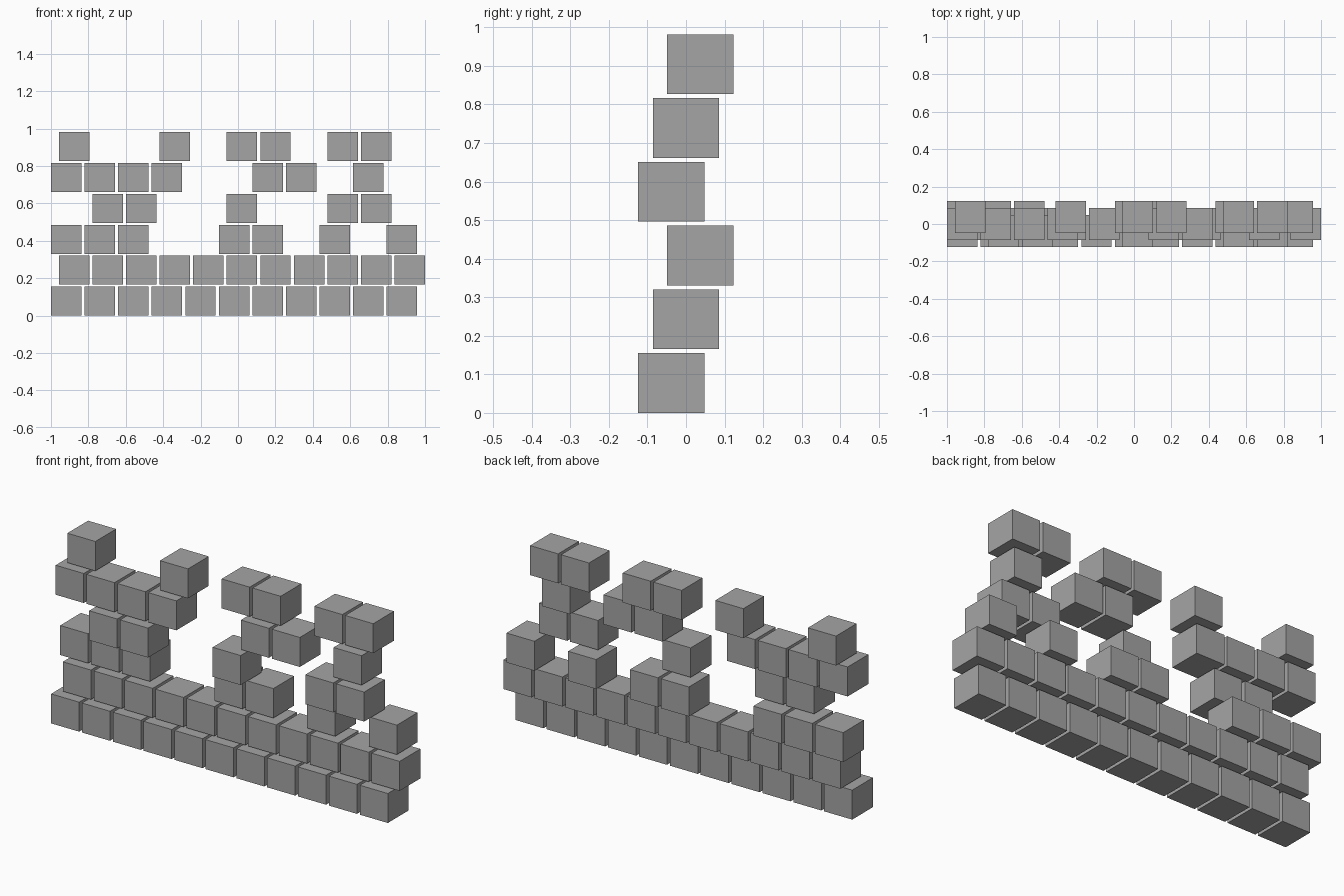
import bpy

if "Cube" in bpy.data.objects:
    bpy.data.objects.remove(bpy.data.objects["Cube"])

# Block size, spacing and stagger
W, D, H = 0.163, 0.172, 0.155
PITCH, RISE = 0.1795, 0.1654
ROW_SHIFT = 0.042
DEPTH_SHIFT = (-0.038, 0.0, 0.037)

# Filled columns of each course, bottom to top; gaps are the missing blocks
COURSES = [
    range(11),
    range(11),
    (0, 1, 2, 5, 6, 8, 10),
    (1, 2, 5, 8, 9),
    (0, 1, 2, 3, 6, 7, 9),
    (0, 3, 5, 6, 8, 9),
]

stone = bpy.data.materials.new("grey stone")
stone.diffuse_color = (0.376, 0.376, 0.376, 1)
stone.use_nodes = True
stone.node_tree.nodes["Principled BSDF"].inputs["Base Color"].default_value = stone.diffuse_color

# One cuboid mesh shared by all blocks
bpy.ops.mesh.primitive_cube_add(size=1)
template = bpy.context.object
block_mesh = template.data
block_mesh.name = "wall_block"
bpy.data.objects.remove(template)
block_mesh.materials.append(stone)


def add_block(row, col):
    block = bpy.data.objects.new(f"wall_block_row{row + 1}_{col + 1}", block_mesh)
    block.scale = (W, D, H)
    block.location = (-1 + W / 2 + col * PITCH + (row % 2) * ROW_SHIFT,
                      DEPTH_SHIFT[row % 3],
                      H / 2 + row * RISE)
    bpy.context.collection.objects.link(block)


# Ruined wall, course by course
for row, columns in enumerate(COURSES):
    for col in columns:
        add_block(row, col)
